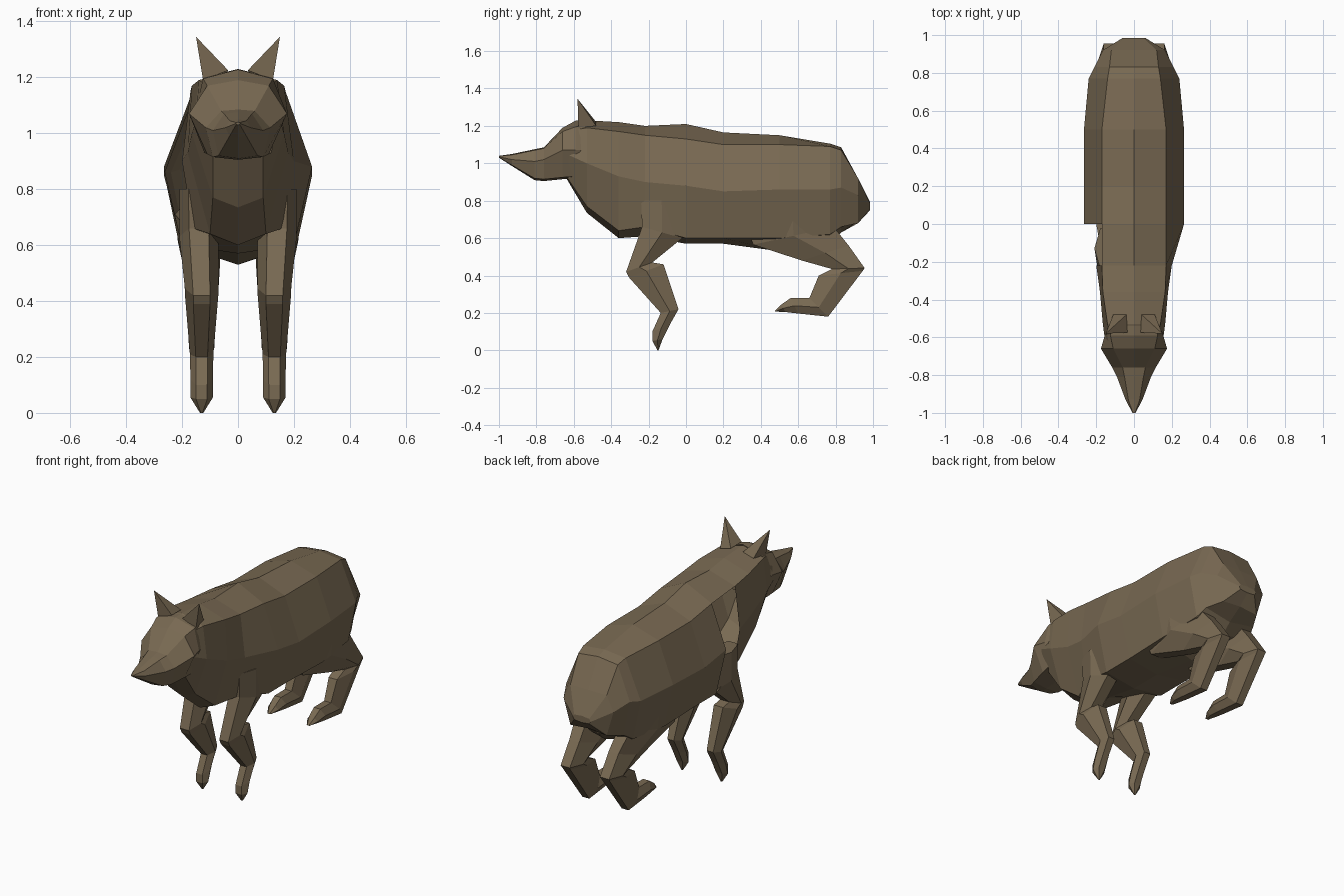
import bpy, bmesh
from mathutils import Vector

fur = bpy.data.materials.new("brown fur")
fur.diffuse_color = (0.19, 0.142, 0.085, 1)


def loft(name, rings, skip=lambda c: False):
    """Skin equal-sized rings of points, cap both ends, drop faces where skip(centre)."""
    bm = bmesh.new()
    vs = [[bm.verts.new(p) for p in r] for r in rings]
    n = len(rings[0])
    for a, b in zip(vs, vs[1:]):
        for i in range(n):
            j = (i + 1) % n
            bm.faces.new((a[i], a[j], b[j], b[i]))
    bm.faces.new(vs[0][::-1])
    bm.faces.new(vs[-1])
    bmesh.ops.recalc_face_normals(bm, faces=bm.faces)
    gone = [f for f in bm.faces if skip(f.calc_center_median())]
    bmesh.ops.delete(bm, geom=gone, context='FACES')
    me = bpy.data.meshes.new(name)
    bm.to_mesh(me)
    bm.free()
    me.materials.append(fur)
    ob = bpy.data.objects.new(name, me)
    bpy.context.collection.objects.link(ob)
    return ob


def trunk_ring(s):
    """y, top z, ridge x z, side x z, low x z, bottom z -> symmetric ring."""
    y, t, rx, rz, sx, sz, lx, lz, b = s
    half = [(rx, rz), (sx, sz), (lx, lz)]
    right = [Vector((x, y, z)) for x, z in half]
    left = [Vector((-x, y, z)) for x, z in half[::-1]]
    return [Vector((0, y, t))] + right + [Vector((0, y, b))] + left


def leg_ring(s, side):
    """front y z, back y z, centre x, half width -> six-sided ring."""
    fy, fz, by, bz, cx, w = s
    pts = [(0, -.5), (0, .5), (.5, 1), (1, .5), (1, -.5), (.5, -1)]
    return [Vector((side * (cx + w * u), fy + (by - fy) * t, fz + (bz - fz) * t))
            for t, u in pts]


# Body: neck, chest, barrel and rump
body = [
    (-.64, 1.19, .11, 1.17, .15, 1.05, .09, .93, .92),
    (-.53, 1.23, .14, 1.19, .165, 1.0, .09, .77, .735),
    (-.36, 1.22, .165, 1.17, .18, .93, .10, .64, .60),
    (-.22, 1.20, .17, 1.15, .20, .90, .16, .66, .61),
    (0, 1.21, .17, 1.13, .265, .88, .20, .60, .57),
    (.20, 1.165, .17, 1.10, .265, .85, .20, .60, .57),
    (.50, 1.15, .17, 1.10, .265, .86, .21, .60, .53),
    (.77, 1.105, .14, 1.09, .24, .86, .19, .62, .57),
    (.83, 1.085, .13, 1.07, .21, .87, .17, .66, .63),
    (.92, .92, .12, .92, .165, .83, .12, .68, .69),
    (.985, .79, .05, .785, .06, .77, .05, .755, .75),
]
loft("body", [trunk_ring(s) for s in body],
     # open patch behind the left shoulder
     lambda c: -.2 < c.y < 0 and c.x < -.16 and c.z < 1.1)

# Head with pointed muzzle
head = [
    (-.54, 1.23, .12, 1.20, .14, 1.07, .11, .95, .94),
    (-.59, 1.228, .125, 1.195, .155, 1.07, .12, .93, .92),
    (-.66, 1.19, .11, 1.17, .175, 1.07, .11, .925, .915),
    (-.76, 1.085, .06, 1.08, .115, 1.02, .09, .915, .905),
    (-.81, 1.075, .05, 1.07, .09, 1.01, .07, .92, .91),
    (-.93, 1.05, .03, 1.045, .045, 1.02, .03, .99, .985),
    (-1.0, 1.04, .006, 1.038, .008, 1.035, .006, 1.032, 1.03),
]
loft("head", [trunk_ring(s) for s in head])

front = [
    (-.24, .80, -.02, .80, .145, .065),
    (-.235, .66, -.02, .60, .14, .07),
    (-.32, .42, -.18, .47, .13, .06),
    (-.305, .39, -.12, .46, .13, .06),
    (-.135, .20, -.04, .22, .13, .042),
    (-.18, .10, -.085, .14, .13, .04),
    (-.18, .05, -.125, .06, .13, .04),
    (-.152, 0, -.147, 0, .13, .006),
]
hind = [
    (.32, .66, .82, .76, .145, .08),
    (.36, .565, .79, .66, .14, .075),
    (.62, .48, .87, .56, .13, .065),
    (.78, .435, .955, .44, .13, .06),
    (.71, .40, .945, .425, .13, .055),
    (.66, .28, .76, .18, .13, .045),
    (.56, .28, .60, .197, .13, .042),
    (.51, .245, .53, .205, .13, .035),
    (.475, .21, .48, .207, .13, .01),
]
for side, word in ((1, "right"), (-1, "left")):
    loft("front_leg_" + word, [leg_ring(s, side) for s in front])
    loft("hind_leg_" + word, [leg_ring(s, side) for s in hind])
    # Ear: three-sided spike leaning outward
    base = [(.035, -.575, 1.225), (.125, -.575, 1.19), (.11, -.48, 1.2), (.04, -.48, 1.22)]
    tip = Vector((.15, -.58, 1.345))
    ring0 = [Vector(p) for p in base]
    ring1 = [tip.lerp(p, .01) for p in ring0]
    loft("ear_" + word, [[Vector((side * p.x, p.y, p.z)) for p in r] for r in (ring0, ring1)])
